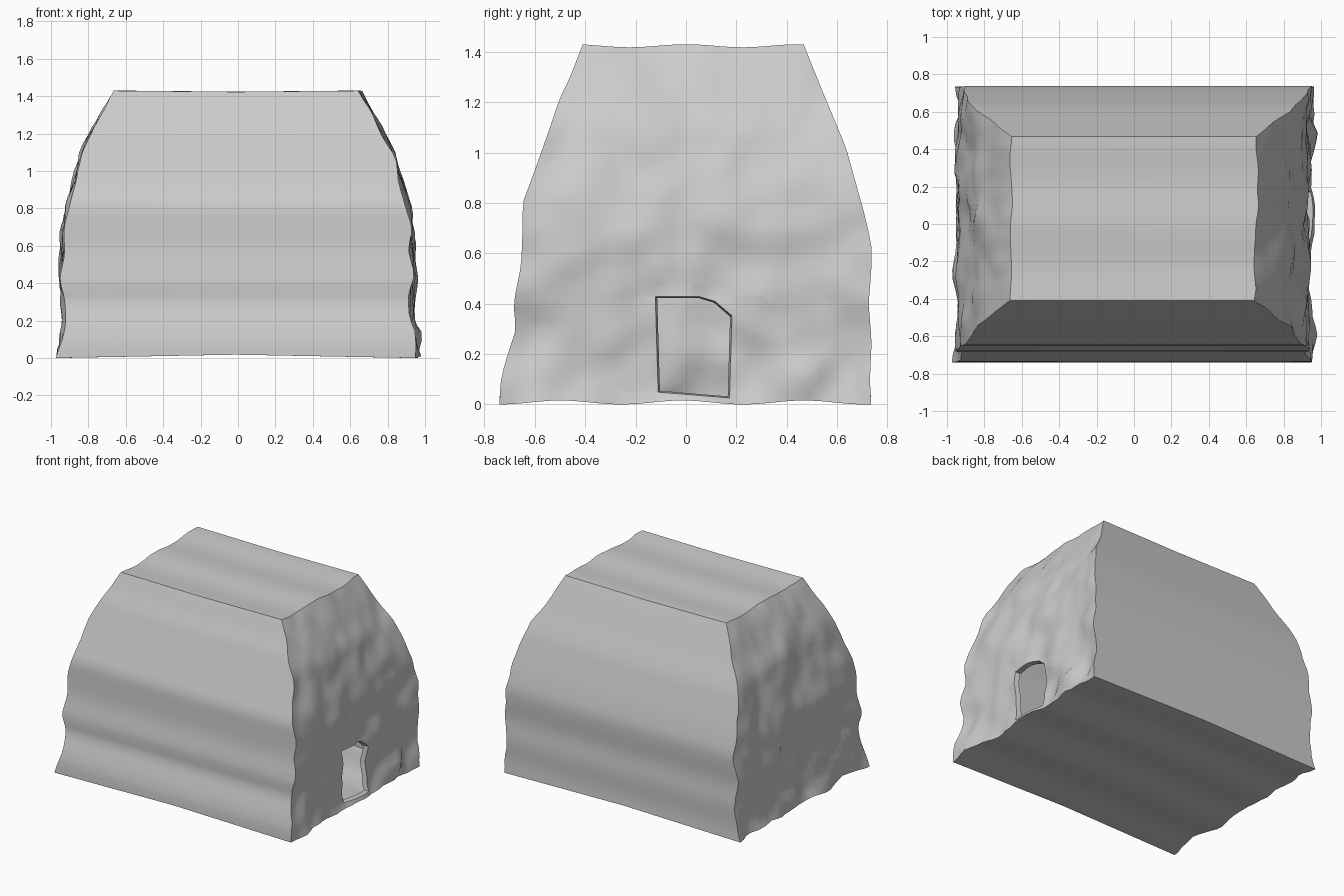
import bpy, bmesh, math
from mathutils import Vector, noise

if "Cube" in bpy.data.objects:
    bpy.data.objects.remove(bpy.data.objects["Cube"])

# Outline curves as (height, offset)
FRONT = [(0, -.74), (.08, -.738), (.16, -.72), (.3, -.675), (.4, -.685), (.55, -.655), (.65, -.65),
         (.8, -.648), (.93, -.6), (1.1, -.54), (1.22, -.5), (1.3, -.46), (1.43, -.41)]
BACK = [(0, .735), (.1, .73), (.25, .737), (.4, .725), (.55, .737), (.63, .737), (.75, .71),
        (1.02, .635), (1.2, .56), (1.31, .515), (1.43, .467)]
HALF = [(0, .955), (.2, .93), (.45, .935), (.7, .93), (.9, .885), (1.1, .83), (1.3, .725), (1.43, .65)]
ROWS, COLS, H = 30, 30, 1.43


def sample(curve, z):
    for (z0, a), (z1, b) in zip(curve, curve[1:]):
        if z <= z1 + 1e-6:
            return a + (b - a) * (z - z0) / (z1 - z0)
    return curve[-1][1]


bm = bmesh.new()


def end_grid(side):
    """Rugged end wall: a grid following the outline with noise along x."""
    grid = []
    for i in range(ROWS + 1):
        z = H * i / ROWS
        f, b = sample(FRONT, z), sample(BACK, z)
        row = []
        for j in range(COLS + 1):
            y = f + (b - f) * j / COLS
            n = noise.noise(Vector((side * 7.3, y * 4.5, z * 3.8)))
            n += 0.5 * noise.noise(Vector((side * 3.1, y * 9, z * 8)))
            x = sample(HALF, z) + 0.05 * n * (1 - 0.55 * i / ROWS)
            dz = 0
            if i == ROWS:
                dz = -0.006 + 0.006 * math.cos(y * 14)
            elif i == 0:
                dz = 0.008 - 0.008 * math.cos((y + .74) * 13)
            row.append(bm.verts.new((side * x, y, z + dz)))
        grid.append(row)
    for i in range(ROWS):
        for j in range(COLS):
            bm.faces.new((grid[i][j], grid[i][j + 1], grid[i + 1][j + 1], grid[i + 1][j]))
    return grid


left, right = end_grid(-1), end_grid(1)

# Long walls, roof and floor: bridge the outlines of both ends
ring = ([(i, 0) for i in range(ROWS)] + [(ROWS, j) for j in range(COLS)] +
        [(i, COLS) for i in range(ROWS, 0, -1)] + [(0, j) for j in range(COLS, 0, -1)])
strips = []
for i, j in ring:
    a, b = left[i][j], right[i][j]
    strip = [a]
    for t in (1 / 3, 1 / 2, 2 / 3):
        p = a.co.lerp(b.co, t)
        bow = 1 - abs(2 * t - 1)
        p.z += 0.018 * bow if i == 0 else (-0.006 * bow if i == ROWS else 0)
        strip.append(bm.verts.new(p))
    strips.append(strip + [b])
for k, s in enumerate(strips):
    n = strips[(k + 1) % len(strips)]
    for q in range(4):
        bm.faces.new((s[q], s[q + 1], n[q + 1], n[q]))
bmesh.ops.recalc_face_normals(bm, faces=bm.faces)

# Doorway: slice the right end wall along the opening, then remove the inside
PLANES = [((-.115, .2), (-1, -.03)), ((.178, .2), (1, -.03)), ((0, .04), (-.08, -1)),
          ((0, .428), (0, 1)), ((.08, .42), (.3, 1)), ((.15, .38), (.85, 1))]


def near_door(f):
    c = f.calc_center_median()
    return c.x > .8 and abs(f.normal.x) > .5 and -.25 < c.y < .3 and c.z < .55


for (y, z), (ny, nz) in PLANES:
    faces = [f for f in bm.faces if near_door(f)]
    geom = faces + list({e for f in faces for e in f.edges}) + list({v for f in faces for v in f.verts})
    bmesh.ops.bisect_plane(bm, geom=geom, dist=1e-5, plane_co=(0, y, z), plane_no=(0, ny, nz))
hole = []
for f in bm.faces:
    c = f.calc_center_median()
    if near_door(f) and all((c.y - y) * ny + (c.z - z) * nz < 0 for (y, z), (ny, nz) in PLANES):
        hole.append(f)
bmesh.ops.delete(bm, geom=hole, context='FACES')

# Thin door reveal
rim = [e for e in bm.edges if e.is_boundary]
ext = bmesh.ops.extrude_edge_only(bm, edges=rim)
for v in ext['geom']:
    if isinstance(v, bmesh.types.BMVert):
        v.co.x -= .035
        v.co.y += (.03 - v.co.y) * .05
        v.co.z += (.23 - v.co.z) * .03

mesh = bpy.data.meshes.new("rock_hut")
bm.to_mesh(mesh)
bm.free()
hut = bpy.data.objects.new("rock_hut", mesh)
bpy.context.collection.objects.link(hut)
bpy.context.view_layer.objects.active = hut
hut.select_set(True)
bpy.ops.object.shade_smooth_by_angle(angle=math.radians(42))
